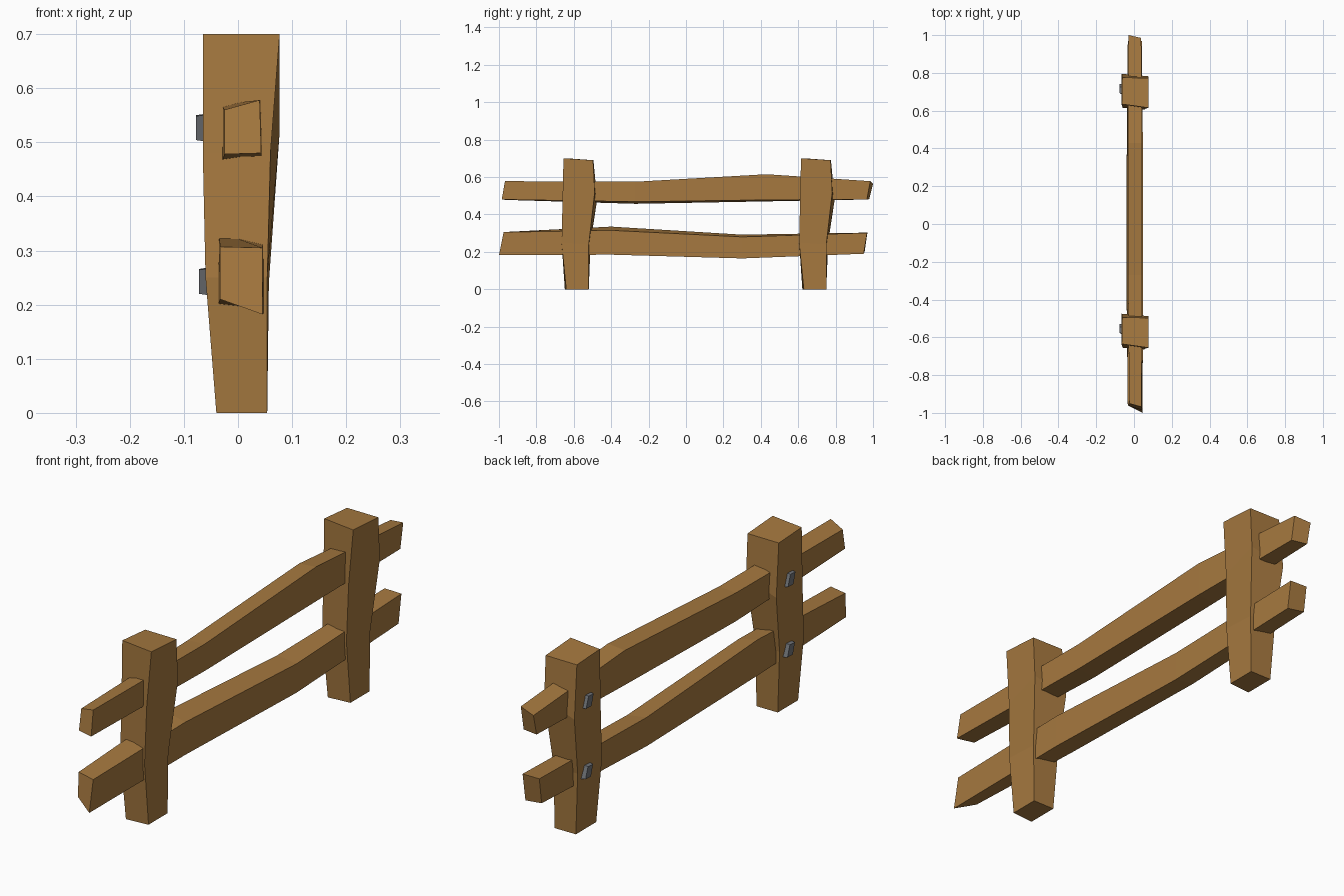
import bpy


def material(name, color):
    m = bpy.data.materials.new(name)
    m.diffuse_color = (*color, 1)
    return m


wood = material("brown_wood", (0.38, 0.19, 0.05))
iron = material("grey_iron", (0.16, 0.17, 0.185))


def loft(name, rings, mat, offset=0.0):
    """Skin four-cornered rings into a closed flat-faced beam."""
    verts = [(x, y + offset, z) for ring in rings for x, y, z in ring]
    n = len(rings)
    faces = [(3, 2, 1, 0), tuple(range(4 * n - 4, 4 * n))]
    for r in range(n - 1):
        for i in range(4):
            a, b = 4 * r + i, 4 * r + (i + 1) % 4
            faces.append((a, b, b + 4, a + 4))
    mesh = bpy.data.meshes.new(name)
    mesh.from_pydata(verts, [], faces)
    mesh.materials.append(mat)
    obj = bpy.data.objects.new(name, mesh)
    bpy.context.collection.objects.link(obj)
    return obj


# Rough-hewn post: rings from the ground up
post = [
    [(-.04, -.073, 0), (.054, -.065, 0), (.054, .055, 0), (-.04, .055, 0)],
    [(-.06, -.08, .25), (.054, -.09, .25), (.057, .055, .24), (-.055, .065, .25)],
    [(-.065, -.065, .48), (.06, -.085, .48), (.077, .087, .52), (-.065, .1, .48)],
    [(-.065, -.06, .70), (.077, -.08, .70), (.077, .078, .69), (-.062, .08, .69)],
]

# Nail heads: skewed blocks on the left face of each post
def nail(z, x_out, x_in):
    def ring(x, s):
        return [(x, -.011 * s, z - .027 * s), (x, .029 * s, z - .025 * s),
                (x, .011 * s, z + .027 * s), (x, -.026 * s, z + .025 * s)]
    return [ring(x_in, 1)[::-1], ring(x_out, .85)[::-1]]


for side, y in (("front", -.575), ("back", .695)):
    loft(side + "_post", post, wood, y)
    loft(side + "_upper_nail", nail(.527, -.078, -.05), iron, y + .02)
    loft(side + "_lower_nail", nail(.243, -.072, -.045), iron, y + .015)

# Rails: rings from the front end to the back end
loft("upper_rail", [
    [(-.025, -.965, .478), (.043, -.985, .48), (.04, -.968, .578), (-.025, -.95, .56)],
    [(-.032, -.27, .457), (.043, -.27, .468), (.043, -.27, .575), (-.032, -.27, .57)],
    [(-.032, .43, .47), (.043, .43, .478), (.043, .43, .615), (-.032, .43, .608)],
    [(-.028, .98, .482), (.038, .967, .48), (.038, .985, .578), (-.028, 1.0, .565)],
], wood)
loft("lower_rail", [
    [(-.033, -.96, .21), (.045, -1.0, .182), (.045, -.975, .305), (-.033, -.955, .307)],
    [(-.039, -.40, .195), (.048, -.40, .185), (.048, -.40, .315), (-.036, -.40, .335)],
    [(-.039, .30, .18), (.048, .30, .165), (.048, .30, .28), (-.036, .30, .292)],
    [(-.033, .955, .20), (.042, .95, .19), (.042, .968, .302), (-.033, .97, .303)],
], wood)
